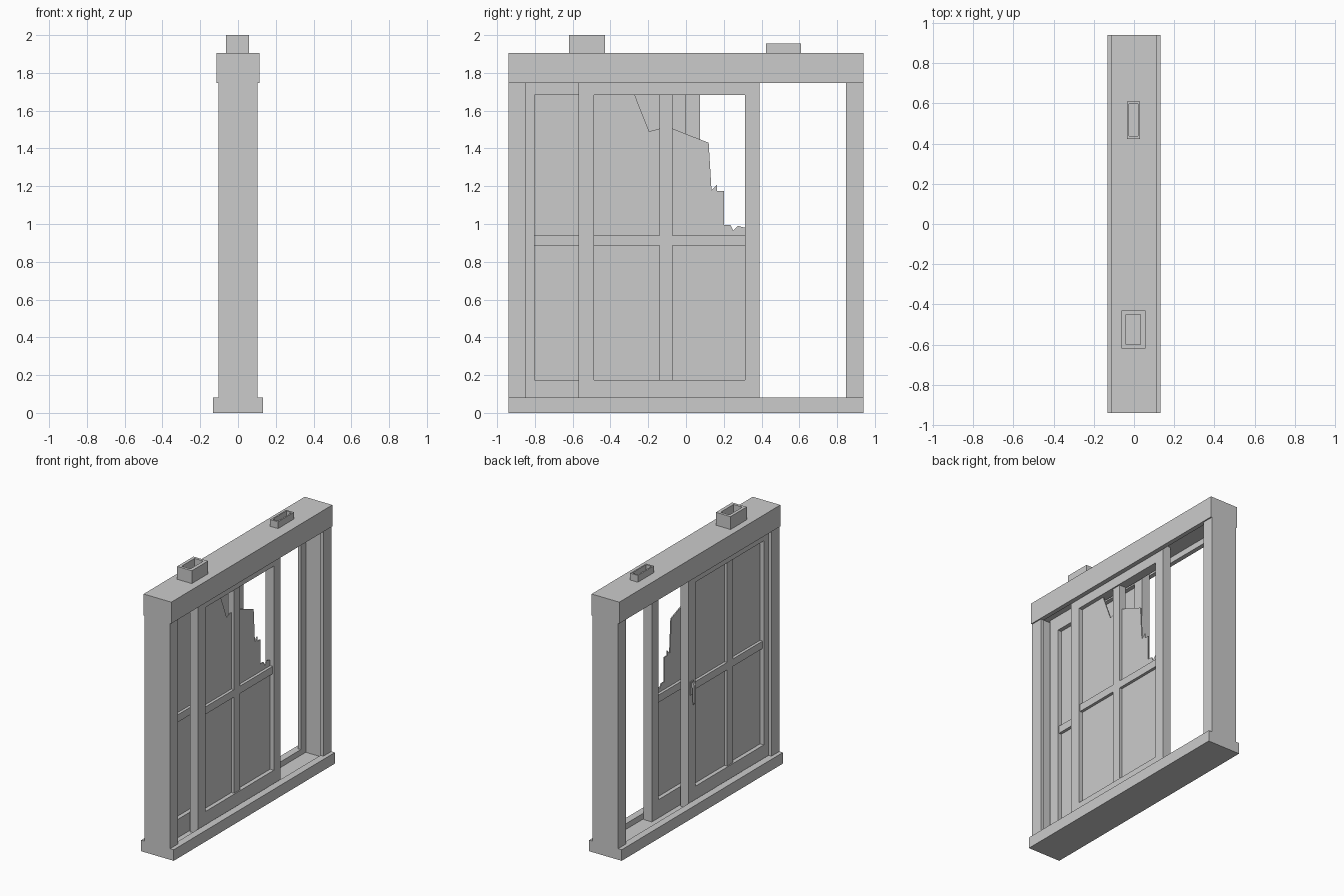
import bpy, bmesh
from mathutils import Vector

if "Cube" in bpy.data.objects:
    bpy.data.objects.remove(bpy.data.objects["Cube"])


def prism(name, pts, to3d, a, b):
    """Extrude a 2D outline from a to b; to3d maps (u, v, w) to xyz."""
    bm = bmesh.new()
    lo = [bm.verts.new(to3d(u, v, a)) for u, v in pts]
    hi = [bm.verts.new(to3d(u, v, b)) for u, v in pts]
    bm.faces.new(lo)
    bm.faces.new(hi)
    n = len(pts)
    for i in range(n):
        j = (i + 1) % n
        bm.faces.new((lo[i], lo[j], hi[j], hi[i]))
    bmesh.ops.recalc_face_normals(bm, faces=bm.faces)
    me = bpy.data.meshes.new(name)
    bm.to_mesh(me)
    bm.free()
    ob = bpy.data.objects.new(name, me)
    bpy.context.collection.objects.link(ob)
    return ob


def along_y(u, v, w): return Vector((u, w, v))   # outline in xz
def along_z(u, v, w): return Vector((u, v, w))   # outline in xy
def along_x(u, v, w): return Vector((w, u, v))   # outline in yz


def rect(a0, a1, b0, b1):
    return [(a0, b0), (a1, b0), (a1, b1), (a0, b1)]


def box(name, x0, x1, y0, y1, z0, z1):
    return prism(name, rect(x0, x1, y0, y1), along_z, z0, z1)


def channel(half, groove, outer, lip, floor):
    """U-shaped section: outer face, lip edge and groove floor."""
    return [(-half, outer), (half, outer), (half, lip), (groove, lip),
            (groove, floor), (-groove, floor), (-groove, lip), (-half, lip)]


# Grooved outer frame
prism("sill", channel(.133, .08, 0, .082, .04), along_y, -.94, .94)
prism("header", channel(.113, .08, 1.905, 1.747, 1.79), along_y, -.94, .94)
for side, s in (("left", -1), ("right", 1)):
    prism(side + "_jamb", channel(.104, .08, s * .94, s * .848, s * .905),
          along_z, 0, 1.9)


def sash(name, xc, dy):
    """Stiles, rails and glazing bars of one sliding sash."""
    t, m = .034, .025
    y0, y1 = -.57 + dy, .39 + dy
    p0, p1 = y0 + .083, y1 - .078
    b0, b1 = -.14 + dy, -.072 + dy
    for n, a, b in (("left", y0, p0), ("right", p1, y1)):
        box(f"{name}_{n}_stile", xc - t, xc + t, a, b, .04, 1.79)
    for n, a, b in (("bottom", .04, .175), ("top", 1.682, 1.79)):
        box(f"{name}_{n}_rail", xc - t, xc + t, p0, p1, a, b)
    # Cross-shaped glazing bars
    cross = [(b0, .175), (b1, .175), (b1, .885), (p1, .885), (p1, .94),
             (b1, .94), (b1, 1.682), (b0, 1.682), (b0, .94), (p0, .94),
             (p0, .885), (b0, .885)]
    prism(name + "_glazing_bars", cross, along_x, xc - m, xc + m)


FRONT, REAR, G = .04, -.04, .004
sash("front_sash", FRONT, 0)
sash("rear_sash", REAR, -.315)

# Intact panes
prism("rear_glass", rect(-.81, .005, .17, 1.69), along_x, REAR - G, REAR + G)
prism("front_lower_glass", rect(-.49, .315, .17, .91), along_x,
      FRONT - G, FRONT + G)
# Broken upper pane
broken = [(-.49, .91), (.313, .91), (.313, .98), (.275, .99), (.25, .965),
          (.235, .995), (.2, .995), (.2, 1.175), (.165, 1.175), (.165, 1.21),
          (.135, 1.18), (.12, 1.43), (-.072, 1.505), (-.14, 1.505),
          (-.195, 1.49), (-.272, 1.685), (-.49, 1.685)]
prism("front_broken_glass", broken, along_x, FRONT - G, FRONT + G)


def socket(name, outer, inner, z0, z1):
    """Open-topped rectangular collar."""
    ob = box(name, *outer, z0, z1)
    bm = bmesh.new()
    bm.from_mesh(ob.data)
    top = max(bm.faces, key=lambda f: f.calc_center_median().z)
    old = list(top.verts)
    x0, x1, y0, y1 = inner
    pts = rect(x0, x1, y0, y1)
    near = [min(pts, key=lambda p: (p[0] - v.co.x) ** 2 + (p[1] - v.co.y) ** 2
                if (p[0] - (x0 + x1) / 2) * (v.co.x - (x0 + x1) / 2) > 0
                else 9) for v in old]
    rim = [bm.verts.new((*p, z1)) for p in near]
    low = [bm.verts.new((*p, z0 + .005)) for p in near]
    bm.faces.remove(top)
    for i in range(4):
        j = (i + 1) % 4
        bm.faces.new((old[i], old[j], rim[j], rim[i]))
        bm.faces.new((rim[i], rim[j], low[j], low[i]))
    bm.faces.new(low)
    bmesh.ops.recalc_face_normals(bm, faces=bm.faces)
    bm.to_mesh(ob.data)
    bm.free()


# Collars on top of the header
socket("large_top_socket", (-.063, .057, -.62, -.43), (-.04, .032, -.6, -.45),
       1.9, 2.0)
socket("small_top_socket", (-.034, .03, .424, .61), (-.024, .02, .438, .598),
       1.9, 1.955)

# Latch on the rear sash
box("latch_plate", -.08, -.072, .02, .06, .87, .97)
lever = [(-.076, .96), (-.09, .965), (-.102, .945), (-.102, .81), (-.094, .80),
         (-.09, .82), (-.09, .92), (-.076, .93)]
prism("latch_lever", lever, along_y, .03, .05)
